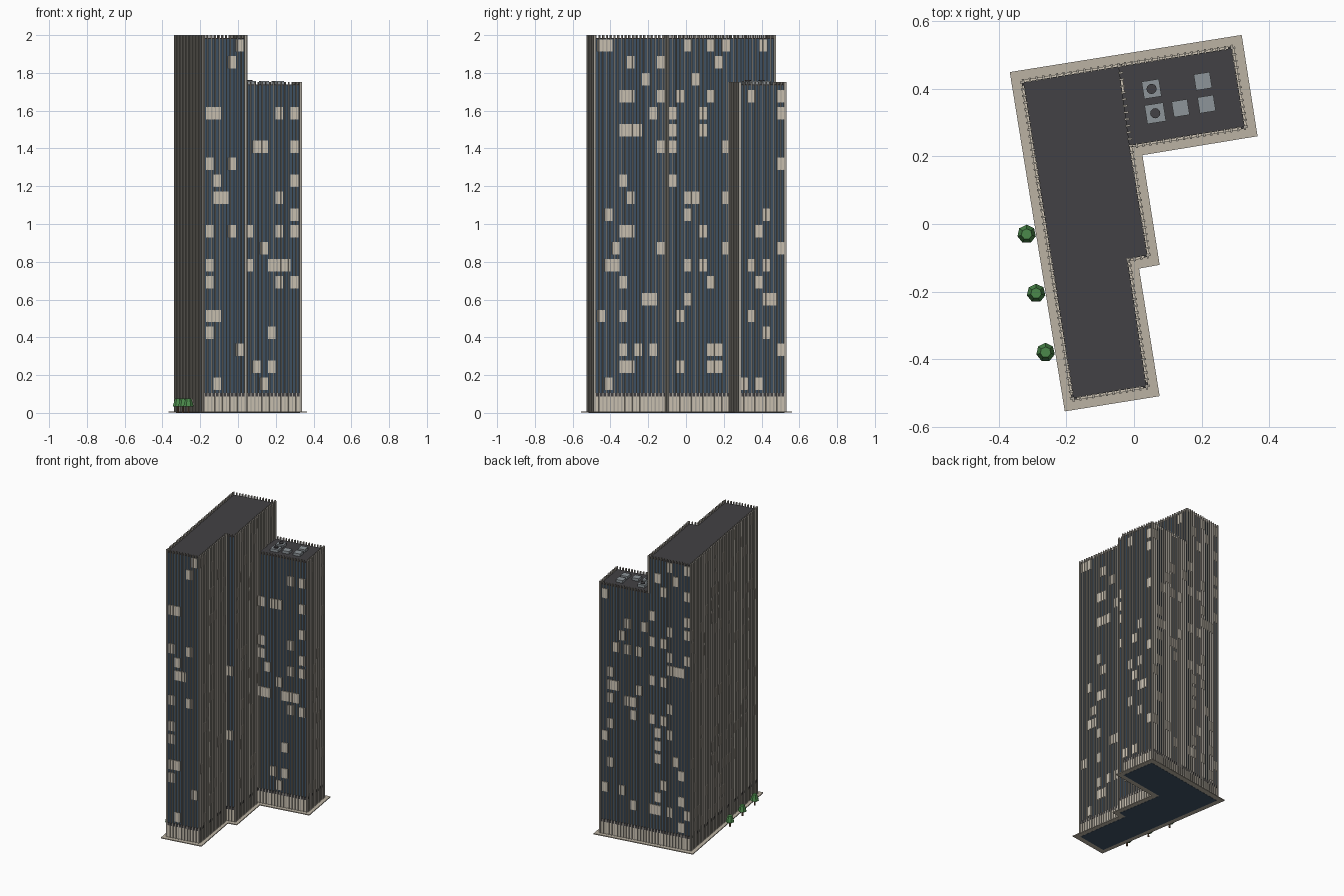
import bpy, bmesh, math, random
from mathutils import Matrix, Vector

if "Cube" in bpy.data.objects:
    bpy.data.objects.remove(bpy.data.objects["Cube"])

random.seed(7)

def mat(name, *rgb):
    m = bpy.data.materials.new(name)
    m.diffuse_color = (*rgb, 1)
    m.use_nodes = True
    m.node_tree.nodes["Principled BSDF"].inputs["Base Color"].default_value = m.diffuse_color
    return m

GLASS = mat("dark_glass", 0.05, 0.085, 0.13)
STONE = mat("fin_stone", 0.42, 0.39, 0.34)
CREAM = mat("cream_panel", 0.62, 0.56, 0.46)
ROOF = mat("dark_roof", 0.055, 0.053, 0.058)
PAVE = mat("paving", 0.50, 0.45, 0.37)
METAL = mat("metal", 0.27, 0.30, 0.32)
LEAF = mat("leaf", 0.07, 0.25, 0.07)
BARK = mat("bark", 0.16, 0.09, 0.05)

def finish(bm, name, material):
    me = bpy.data.meshes.new(name)
    bmesh.ops.recalc_face_normals(bm, faces=bm.faces)
    bm.to_mesh(me)
    bm.free()
    ob = bpy.data.objects.new(name, me)
    me.materials.append(material)
    bpy.context.collection.objects.link(ob)
    return ob

def prism(name, pts, z0, z1, material):
    bm = bmesh.new()
    f = bm.faces.new([bm.verts.new((x, y, z0)) for x, y in pts])
    top = bmesh.ops.extrude_face_region(bm, geom=[f], use_keep_orig=True)["geom"]
    for v in top:
        if isinstance(v, bmesh.types.BMVert):
            v.co.z = z1
    return finish(bm, name, material)

def add_box(bm, x, y, z0, z1, w, d, ang):
    m = (Matrix.Translation((x, y, (z0 + z1) / 2)) @ Matrix.Rotation(ang, 4, 'Z')
         @ Matrix.Diagonal((w, d, z1 - z0, 1)))
    bmesh.ops.create_cube(bm, size=1, matrix=m)

def add_cone(bm, x, y, z0, z1, r0, r1, n):
    bmesh.ops.create_cone(bm, cap_ends=True, segments=n, radius1=r0, radius2=r1,
                          depth=z1 - z0, matrix=Matrix.Translation((x, y, (z0 + z1) / 2)))

# Plan outlines, counter-clockwise
tall = [(-.328, .42), (-.18, -.516), (.037, -.48), (-.019, -.105),
        (.04, -.092), (-.013, .232), (-.045, .467)]
low = [(-.013, .232), (.328, .288), (.29, .521), (-.045, .467)]
plaza = [(-.368, .45), (-.205, -.555), (.076, -.51), (.015, -.132),
         (.076, -.121), (.025, .204), (.366, .26), (.319, .56)]
TALL_Z, LOW_Z = 1.985, 1.738

# Paving, glass cores and roofs
prism("plaza_slab", plaza, 0.001, 0.007, PAVE)
prism("tall_core", tall, 0, TALL_Z - .006, GLASS)
prism("low_core", low, 0, LOW_Z - .006, GLASS)
prism("tall_roof", tall, TALL_Z - .006, TALL_Z, ROOF)
prism("low_roof", low, LOW_Z - .006, LOW_Z, ROOF)

# Facades: vertical fins, lobby band, dark band and scattered cream panels
fins, panels, lobby, band = (bmesh.new() for _ in range(4))

def facade(p, q, z0, z1):
    p, q = Vector(p), Vector(q)
    d = q - p
    n = max(2, round(d.length / .02))
    step = d.length / n
    t = d.normalized()
    out = Vector((t.y, -t.x))
    ang = math.atan2(t.y, t.x)
    for i in range(n + 1):
        c = p + t * step * i + out * .003
        add_box(fins, c.x, c.y, z0, z1 + .015, .006, .014, ang)
    if z0 < .1:
        c = (p + q) / 2 + out * .001
        add_box(lobby, c.x, c.y, .007, .088, d.length, .006, ang)
        add_box(band, c.x, c.y, .088, .106, d.length, .008, ang)
    for fl in range(21):
        zc = .155 + .0895 * fl
        if zc - .033 < z0 or zc + .033 > z1:
            continue
        for k in range(n // 2):
            if random.random() < .18:
                c = p + t * step * (2 * k + 1 + (n % 2) / 2) + out * .002
                add_box(panels, c.x, c.y, zc - .033, zc + .033, step * 2, .009, ang)

for i in range(7):
    a, b = tall[i], tall[(i + 1) % 7]
    facade(a, b, LOW_Z if i == 5 else .007, TALL_Z)
for i in range(3):
    facade(low[i], low[i + 1], .007, LOW_Z)

finish(fins, "facade_fins", STONE)
finish(panels, "facade_panels", CREAM)
finish(lobby, "lobby_walls", CREAM)
finish(band, "lobby_band", ROOF)

# Rooftop units on the lower wing, two of them with fans
units, fans = bmesh.new(), bmesh.new()
for x, y, s, fan in [(.052, .40, .052, 1), (.063, .328, .056, 1), (.138, .343, .047, 0),
                     (.215, .355, .048, 0), (.204, .423, .048, 0)]:
    add_box(units, x, y, LOW_Z, LOW_Z + .018, s, s, math.radians(9))
    if fan:
        add_cone(fans, x, y, LOW_Z + .018, LOW_Z + .024, .015, .015, 12)
finish(units, "roof_units", METAL)
finish(fans, "roof_fans", ROOF)

# Low-poly trees along the west side
crowns, trunks = bmesh.new(), bmesh.new()
for x, y in [(-.318, -.03), (-.29, -.205), (-.262, -.38)]:
    add_cone(trunks, x, y, 0, .04, .006, .005, 6)
    add_cone(crowns, x, y, .035, .076, .028, .016, 7)
finish(crowns, "tree_crowns", LEAF)
finish(trunks, "tree_trunks", BARK)
